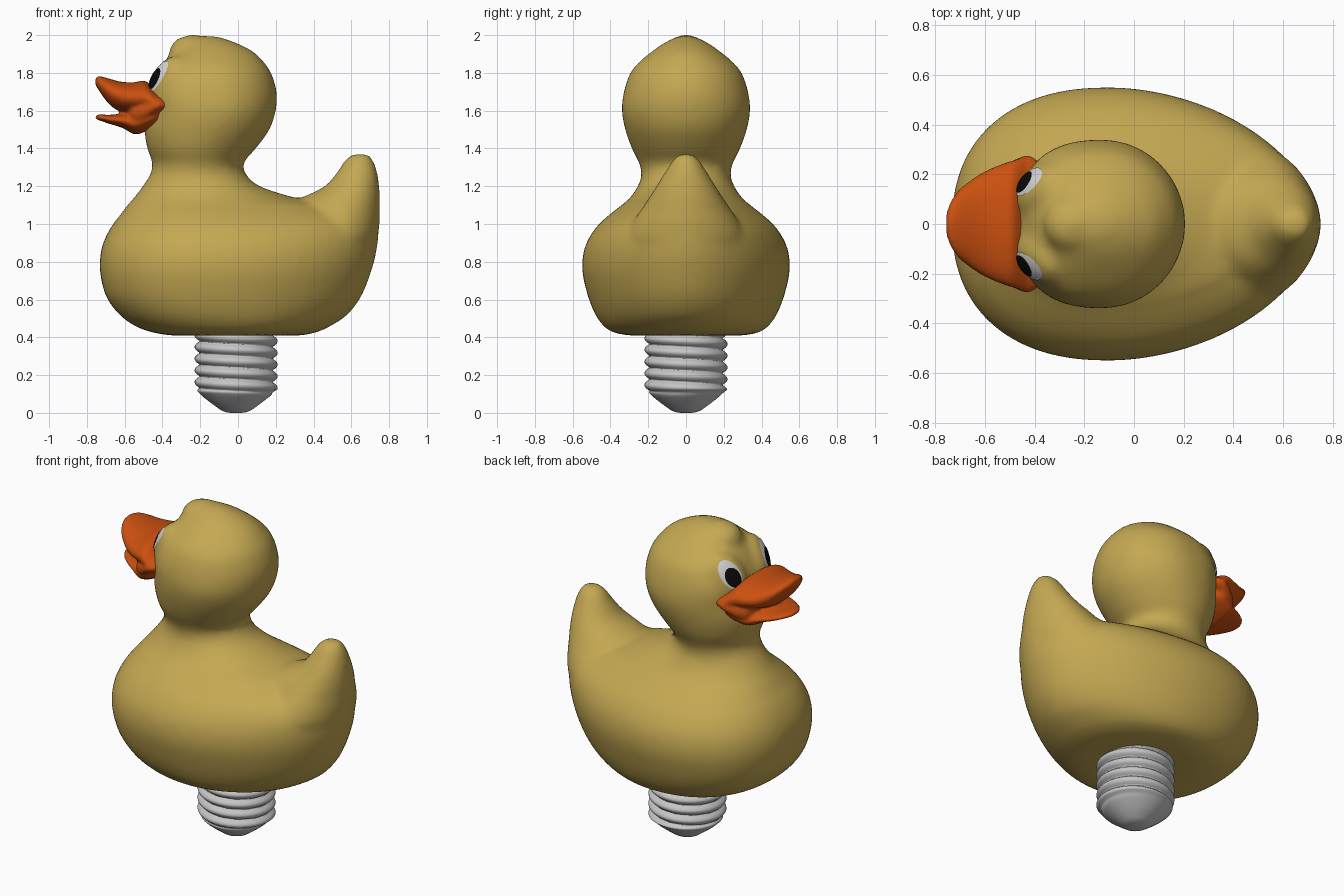
import bpy, bmesh, math
from mathutils import Vector, Matrix
from mathutils.bvhtree import BVHTree

if "Cube" in bpy.data.objects:
    bpy.data.objects.remove(bpy.data.objects["Cube"])

TAU = 2 * math.pi


def material(name, r, g, b):
    m = bpy.data.materials.new(name)
    m.diffuse_color = (r, g, b, 1)
    m.use_nodes = True
    m.node_tree.nodes["Principled BSDF"].inputs["Base Color"].default_value = m.diffuse_color
    return m


YELLOW = material("duck yellow", 0.55, 0.39, 0.085)
ORANGE = material("beak orange", 0.60, 0.08, 0.005)
WHITE = material("eye white", 0.68, 0.68, 0.68)
BLACK = material("pupil black", 0.003, 0.003, 0.003)
METAL = material("screw metal", 0.56, 0.56, 0.56)


def refine(rows, n=5):
    """Catmull-Rom interpolation through the rows of section sizes."""
    out = []
    for i in range(len(rows) - 1):
        a, b, c, d = (rows[max(0, min(len(rows) - 1, i + k))] for k in (-1, 0, 1, 2))
        for s in range(n):
            t = s / n
            out.append([q + 0.5 * t * (r - p + t * (2 * p - 5 * q + 4 * r - u
                        + t * (3 * (q - r) + u - p))) for p, q, r, u in zip(a, b, c, d)])
    return out + [list(rows[-1])]


def power(v, p):
    return math.copysign(abs(v) ** (2 / p), v)


def loft(bm, rings):
    """Skin a list of closed rings and cap both ends."""
    vs = [[bm.verts.new(p) for p in ring] for ring in rings]
    n = len(vs[0])
    for a, b in zip(vs, vs[1:]):
        for i in range(n):
            j = (i + 1) % n
            bm.faces.new((a[i], a[j], b[j], b[i]))
    bm.faces.new(vs[0][::-1])
    bm.faces.new(vs[-1])


def flat_ring(z, x0, xc, x1, w, p, n=56):
    """Horizontal egg-shaped section, with squareness p at the front end."""
    pts = []
    for i in range(n):
        c, s = math.cos(TAU * i / n), math.sin(TAU * i / n)
        q = p if c < 0 else (1.88 if z < 1.1 else 2)
        pts.append((xc + power(c, q) * (x1 - xc if c > 0 else xc - x0), power(s, q) * w, z))
    return pts


def bill_ring(x, w, z0, z1, n=40):
    """Upright oval section of the beak."""
    return [(x, w * math.cos(TAU * i / n),
             (z0 + z1) / 2 + (z1 - z0) / 2 * math.sin(TAU * i / n)) for i in range(n)]


def ellipsoid(bm, matrix):
    bmesh.ops.create_uvsphere(bm, u_segments=32, v_segments=20, radius=1, matrix=matrix)


def finish(bm, name, mat):
    bmesh.ops.recalc_face_normals(bm, faces=bm.faces[:])
    me = bpy.data.meshes.new(name)
    bm.to_mesh(me)
    bm.free()
    me.materials.append(mat)
    ob = bpy.data.objects.new(name, me)
    bpy.context.collection.objects.link(ob)
    for p in me.polygons:
        p.use_smooth = True
    return ob


def fuse(ob, voxel, smooth):
    """Melt overlapping volumes into one smooth skin."""
    r = ob.modifiers.new("fuse", 'REMESH')
    r.mode, r.voxel_size, r.use_smooth_shade = 'VOXEL', voxel, True
    s = ob.modifiers.new("soften", 'SMOOTH')
    s.factor, s.iterations = 0.5, smooth
    bpy.context.view_layer.update()
    dg = bpy.context.evaluated_depsgraph_get()
    me = bpy.data.meshes.new_from_object(ob.evaluated_get(dg))
    ob.modifiers.clear()
    ob.data = me
    for p in me.polygons:
        p.use_smooth = True


def eye_frame(side):
    """Centre, across, up and outward directions of an eye."""
    n = Vector((-.80, .45 * side, .37)).normalized()
    up = Vector((.52, .26 * side, .81))
    up = (up - n * up.dot(n)).normalized()
    return Vector((-.425, .17 * side, 1.782)), up.cross(n), up, n


# Body, neck and head: height, front x, widest x, back x, half width, squareness
BODY = [
    (.410, -.36, -.05, .34, .31, 2.3), (.428, -.46, -.05, .42, .39, 2.3),
    (.46, -.545, -.05, .49, .437, 2.3), (.52, -.628, -.08, .58, .48, 2.3),
    (.62, -.70, -.1, .655, .52, 2.3), (.76, -.732, -.1, .71, .55, 2.3),
    (.88, -.72, -.1, .738, .535, 2.3), (.98, -.675, -.1, .735, .478, 2.3),
    (1.05, -.622, -.15, .66, .405, 2.2), (1.10, -.585, -.18, .50, .34, 2.1),
    (1.14, -.55, -.2, .30, .295, 2), (1.20, -.505, -.2, .115, .255, 2),
    (1.26, -.466, -.21, .045, .236, 2), (1.32, -.453, -.21, .027, .247, 2),
    (1.40, -.48, -.2, .095, .287, 2.1), (1.50, -.495, -.16, .167, .322, 2.2),
    (1.60, -.475, -.13, .200, .340, 2.4), (1.70, -.465, -.13, .205, .329, 2.6),
    (1.80, -.425, -.13, .176, .295, 2.6), (1.86, -.388, -.14, .135, .245, 2.4),
    (1.91, -.345, -.15, .085, .185, 2.2), (1.95, -.31, -.15, .012, .13, 2),
    (1.975, -.29, -.17, -.05, .085, 2), (1.995, -.26, -.19, -.11, .04, 2)]
TAIL = [
    (.7, .25, .46, .69, .2, 2), (.9, .25, .48, .735, .31, 2), (1.0, .25, .51, .75, .285, 2),
    (1.09, .27, .55, .752, .228, 2), (1.14, .34, .575, .752, .195, 2),
    (1.2, .46, .61, .748, .158, 2), (1.28, .528, .63, .737, .108, 2),
    (1.34, .565, .645, .715, .07, 2), (1.372, .605, .65, .69, .035, 2)]
bm = bmesh.new()
for rows in (BODY, TAIL):
    loft(bm, [flat_ring(*r) for r in refine(rows)])
# Tuft on the crown
ellipsoid(bm, Matrix.Translation((-.24, 0, 1.912)) @ Matrix.Diagonal((.125, .115, .09, 1)))
# Raised pads under the eyes
for side in (-1, 1):
    c, across, up, n = eye_frame(side)
    turn = Matrix((across, up, n)).transposed().to_4x4()
    ellipsoid(bm, Matrix.Translation(c - n * .04) @ turn @ Matrix.Diagonal((.10, .14, .05, 1)))
body = finish(bm, "duck_body", YELLOW)
fuse(body, 0.02, 10)

# Beak: x, half width, bottom, top
UPPER = [(-.33, .20, 1.57, 1.67), (-.42, .268, 1.56, 1.70), (-.49, .255, 1.575, 1.757),
         (-.55, .235, 1.585, 1.75), (-.61, .207, 1.592, 1.752), (-.66, .174, 1.615, 1.763),
         (-.70, .142, 1.655, 1.775), (-.735, .095, 1.705, 1.782), (-.755, .045, 1.735, 1.774)]
LOWER = [(-.37, .18, 1.54, 1.62), (-.45, .235, 1.51, 1.62), (-.50, .225, 1.485, 1.61),
         (-.55, .205, 1.475, 1.595), (-.61, .175, 1.508, 1.585), (-.68, .13, 1.530, 1.578),
         (-.73, .08, 1.547, 1.58), (-.755, .035, 1.555, 1.577)]
CHEEKS = [(-.34, .22, 1.59, 1.66), (-.42, .276, 1.56, 1.70), (-.47, .264, 1.52, 1.70),
          (-.52, .238, 1.49, 1.69), (-.56, .20, 1.49, 1.67), (-.58, .14, 1.52, 1.65)]
bm = bmesh.new()
for rows in (UPPER, LOWER, CHEEKS):
    loft(bm, [bill_ring(*r) for r in refine(rows)])
beak = finish(bm, "beak", ORANGE)
fuse(beak, 0.01, 6)

# Eyes: thin oval plates laid onto the head
head = BVHTree.FromPolygons([v.co for v in body.data.vertices],
                            [p.vertices[:] for p in body.data.polygons])


def eye_plate(name, side, shift, wide, tall, lift, mat):
    c, across, up, n = eye_frame(side)
    mid = c + across * shift[0] * side + up * shift[1] + n * 0.3

    def on_head(a, b):
        p = mid + across * a + up * b
        hit = head.ray_cast(p, -n)[0]
        return (hit if hit else p - n * 0.3) + n * lift

    bm = bmesh.new()
    core = bm.verts.new(on_head(0, 0))
    rings = [[bm.verts.new(on_head(wide * k / 6 * math.cos(TAU * i / 32),
                                   tall * k / 6 * math.sin(TAU * i / 32)))
              for i in range(32)] for k in range(1, 7)]
    for i in range(32):
        j = (i + 1) % 32
        bm.faces.new((core, rings[0][i], rings[0][j]))
        for a, b in zip(rings, rings[1:]):
            bm.faces.new((a[i], b[i], b[j], a[j]))
    ob = finish(bm, name, mat)
    if ob.data.polygons[0].normal.dot(n) < 0:
        ob.data.flip_normals()


for side, label in ((-1, "right"), (1, "left")):
    eye_plate(label + "_eye", side, (0, 0), .06, .096, .004, WHITE)
    eye_plate(label + "_pupil", side, (0, -.02), .046, .062, .008, BLACK)

# Screw base: helical thread above a rounded contact cone
PITCH, SEG = 0.062, 48
profile = [(0, .03), (.004, .055), (.014, .08), (.05, .13), (.085, .175), (.1, .19)]
rings = [[(r * math.cos(TAU * i / SEG) - .01, r * math.sin(TAU * i / SEG), z)
          for i in range(SEG)] for z, r in profile]
for k in range(1, 67):
    z = .1 + k * .005
    fade = min(1, k / 5)
    ring = []
    for i in range(SEG):
        a = TAU * i / SEG
        r = .19 + fade * .03 * abs(math.cos(math.pi * (z - .132) / PITCH + a / 2)) ** .8
        ring.append((r * math.cos(a) - .01, r * math.sin(a), z))
    rings.append(ring)
bm = bmesh.new()
loft(bm, rings)
screw = finish(bm, "screw_base", METAL)
